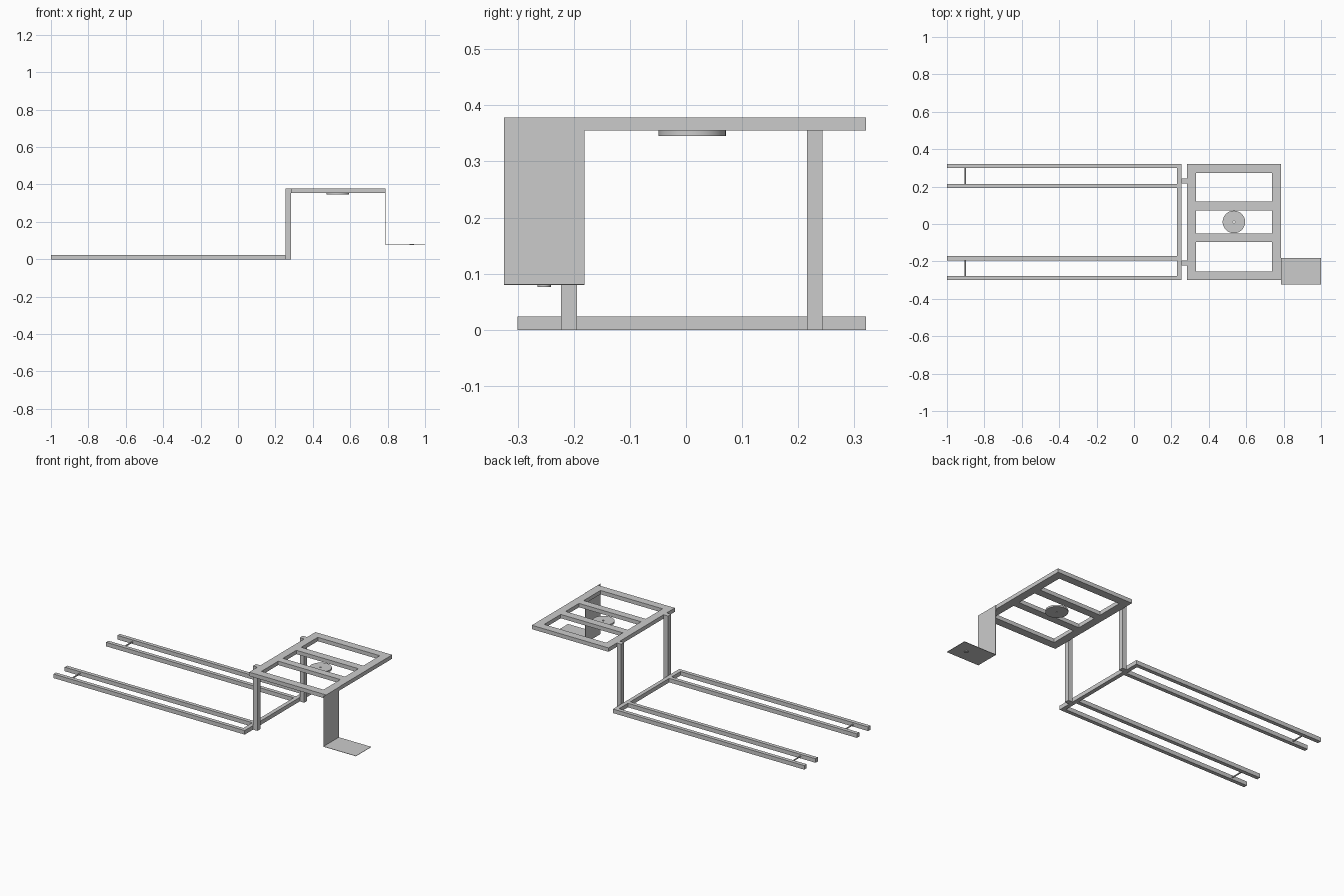
import bpy
import bmesh
from mathutils import Matrix, Vector

if "Cube" in bpy.data.objects:
    bpy.data.objects.remove(bpy.data.objects["Cube"], do_unlink=True)

steel = bpy.data.materials.new("grey_steel")
steel.use_nodes = True
GREY = (0.6, 0.6, 0.6, 1)
steel.diffuse_color = GREY
steel.node_tree.nodes["Principled BSDF"].inputs["Base Color"].default_value = GREY


def finish(name, bm):
    bmesh.ops.recalc_face_normals(bm, faces=bm.faces)
    mesh = bpy.data.meshes.new(name)
    bm.to_mesh(mesh)
    bm.free()
    mesh.materials.append(steel)
    obj = bpy.data.objects.new(name, mesh)
    bpy.context.collection.objects.link(obj)
    return obj


def box(name, xs, ys, zs):
    """Box given by its limits along each axis."""
    bm = bmesh.new()
    lo, hi = Vector((xs[0], ys[0], zs[0])), Vector((xs[1], ys[1], zs[1]))
    place = Matrix.Translation((lo + hi) / 2) @ Matrix.Diagonal((*(hi - lo), 1))
    bmesh.ops.create_cube(bm, size=1, matrix=place)
    return finish(name, bm)


def smooth(obj):
    bpy.ops.object.select_all(action="DESELECT")
    obj.select_set(True)
    bpy.context.view_layer.objects.active = obj
    bpy.ops.object.shade_smooth_by_angle()


def washer(name, x, y, zs, outer, inner, sides=48):
    """Flat disc with a hole, spun from a rectangular profile."""
    bm = bmesh.new()
    corners = [(inner, zs[0]), (outer, zs[0]), (outer, zs[1]), (inner, zs[1])]
    verts = [bm.verts.new((x + r, y, z)) for r, z in corners]
    edges = [bm.edges.new((verts[i], verts[(i + 1) % 4])) for i in range(4)]
    bmesh.ops.spin(bm, geom=verts + edges, cent=(x, y, 0), axis=(0, 0, 1),
                   angle=6.283185307, steps=sides, use_merge=True)
    bmesh.ops.remove_doubles(bm, verts=bm.verts, dist=0.00001)
    smooth(finish(name, bm))


def rod(name, x, ys, z, radius):
    bm = bmesh.new()
    place = Matrix.Translation((x, sum(ys) / 2, z)) @ Matrix.Rotation(1.570796, 4, "X")
    bmesh.ops.create_cone(bm, cap_ends=True, segments=16, radius1=radius,
                          radius2=radius, depth=ys[1] - ys[0], matrix=place)
    smooth(finish(name, bm))


FLOOR = (0, 0.024)
DECK = (0.355, 0.378)
BACK, FRONT = 0.321, -0.3
MID = (BACK + FRONT) / 2

# Two forks of paired rails, each with an end pin and an upright post
for label, side in (("left", 1), ("right", -1)):
    def span(near, far):
        return sorted((MID + side * near, MID + side * far))

    box(f"{label}_outer_rail", (-1, 0.23), span(0.288, 0.3105), FLOOR)
    box(f"{label}_inner_rail", (-1, 0.23), span(0.182, 0.2045), FLOOR)
    rod(f"{label}_rail_pin", -0.901, span(0.2045, 0.288), 0.012, 0.004)
    box(f"{label}_post", (0.254, 0.283), span(0.205, 0.233), (0, DECK[1]))

box("base_crossbar", (0.23, 0.254), (FRONT, BACK), FLOOR)

# Raised deck frame with two inner slats
for name, x in (("deck_post_side", 0.283), ("deck_outer_side", 0.738)):
    box(name, (x, x + 0.048), (FRONT, BACK), DECK)
for name, y, width in (("deck_back_bar", 0.274, 0.047), ("deck_back_slat", 0.073, 0.046),
                       ("deck_front_slat", -0.096, 0.044), ("deck_front_bar", FRONT, 0.047)):
    box(name, (0.331, 0.738), (y, y + width), DECK)

# Turntable disc under the deck
washer("deck_disc", 0.534, 0.011, (0.345, 0.355), 0.06, 0.005)

# Hanging bracket with a foot plate and a small disc beneath
box("bracket_upright", (0.786, 0.788), (-0.324, -0.181), (0.08, DECK[1]))
box("bracket_foot", (0.788, 1), (-0.324, -0.181), (0.08, 0.082))
washer("bracket_disc", 0.928, -0.253, (0.076, 0.08), 0.012, 0.002, 24)
